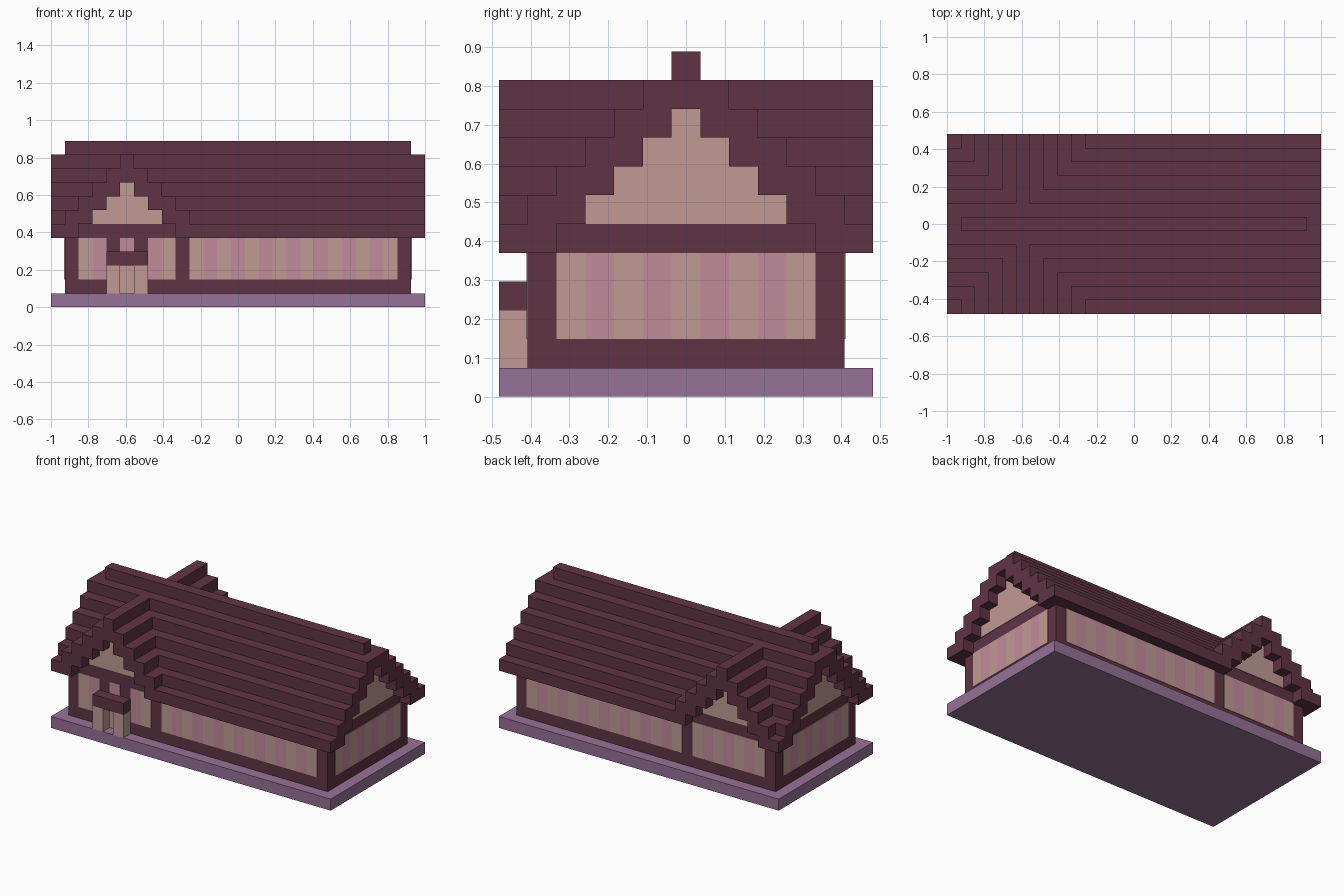
import bpy, bmesh

cube = bpy.data.objects.get("Cube")
if cube:
    bpy.data.objects.remove(cube, do_unlink=True)

# The building sits on a block grid, 27 x 13 x 12 blocks
U = 2 / 27
LX, LY = 27, 13
CROSS = 5.5          # middle of the cross gable along x
PLATE = 0.05         # plate thickness in blocks


def material(name, rgb):
    m = bpy.data.materials.new(name)
    m.use_nodes = True
    m.diffuse_color = (*rgb, 1)
    m.node_tree.nodes["Principled BSDF"].inputs["Base Color"].default_value = (*rgb, 1)
    return m


MAROON = material("maroon timber", (0.117, 0.034, 0.058))
LAVENDER = material("lavender stone", (0.305, 0.168, 0.305))
TAN = material("dusty tan", (0.527, 0.323, 0.296))
PINK = material("dusty pink", (0.527, 0.262, 0.332))


def blocks(name, boxes, mats, pick=lambda i: 0):
    """One object from (x0, x1, y0, y1, z0, z1) boxes in block units."""
    bm = bmesh.new()
    for i, (x0, x1, y0, y1, z0, z1) in enumerate(boxes):
        verts = bmesh.ops.create_cube(bm, size=1)["verts"]
        for v in verts:
            v.co.x = ((x0 + x1) / 2 + v.co.x * (x1 - x0) - LX / 2) * U
            v.co.y = ((y0 + y1) / 2 + v.co.y * (y1 - y0) - LY / 2) * U
            v.co.z = ((z0 + z1) / 2 + v.co.z * (z1 - z0)) * U
        for f in {f for v in verts for f in v.link_faces}:
            f.material_index = pick(i)
    mesh = bpy.data.meshes.new(name)
    bm.to_mesh(mesh)
    bm.free()
    for m in mats:
        mesh.materials.append(m)
    obj = bpy.data.objects.new(name, mesh)
    bpy.context.collection.objects.link(obj)
    return obj


def plate(side, a0, a1, z0, z1):
    """Thin plate on a wall, spanning a0..a1 along that wall."""
    return {
        "front": (a0, a1, 1 - PLATE, 1, z0, z1),
        "back": (a0, a1, LY - 1, LY - 1 + PLATE, z0, z1),
        "right": (1 - PLATE, 1, a0, a1, z0, z1),
        "left": (LX - 1, LX - 1 + PLATE, a0, a1, z0, z1),
    }[side]


def window(name, side, a0, a1, skip=()):
    """Striped window, one colour per block, alternating from tan."""
    cols = [a for a in range(a0, a1) if a not in skip]
    blocks(name, [plate(side, a, a + 1, 2, 5) for a in cols], [TAN, PINK],
           lambda i: (cols[i] - a0) % 2)


def step_pair(mid, half, inner):
    """The two rake spans of a stepped gable layer, or one where they meet."""
    if inner <= 0:
        return [(mid - half, mid + half)]
    return [(mid - half, mid - inner), (mid + inner, mid + half)]


# Ground slab and walls
blocks("ground_slab", [(0, LX, 0, LY, 0, 1)], [LAVENDER])
blocks("walls", [(1, LX - 1, 1, LY - 1, 1, 6)], [MAROON])

# Main roof: stepped layers, eaves and end rakes
MID = LY / 2
main = [(1, LX - 1, k, LY - k, 5 + k, 6 + k) for k in range(2, 7)]
main.append((1, LX - 1, 1, LY - 1, 6, 7))
for y in (0, LY - 1):
    main += [(0, 2, y, y + 1, 5, 6), (9, LX, y, y + 1, 5, 6)]
for k in range(6):
    for lo, hi in step_pair(MID, MID - k, MID - 2 - k):
        main += [(x, x + 1, lo, hi, 5 + k, 6 + k) for x in (0, LX - 1)]
blocks("main_roof", main, [MAROON])

# Cross gable roof: stepped layers and front and back rakes
cross = []
for k in range(1, 6):
    half = CROSS - k
    cross.append((CROSS - half, CROSS + half, 1, LY - 1, 5 + k, 6 + k))
    for lo, hi in step_pair(CROSS, half, half - 2):
        cross += [(lo, hi, y, y + 1, 5 + k, 6 + k) for y in (0, LY - 1)]
blocks("cross_roof", cross, [MAROON])

# Stepped gable panels
for side, mid, half in (("left", MID, 3.5), ("right", MID, 3.5),
                        ("front", CROSS, 2.5), ("back", CROSS, 2.5)):
    steps = int(half + 0.5)
    blocks(side + "_gable_panel",
           [plate(side, mid - half + i, mid + half - i, 6 + i, 7 + i)
            for i in range(steps)], [TAN])

# Windows
for side in ("left", "right"):
    window(side + "_window", side, 2, 11)
for side in ("front", "back"):
    window(side + "_long_window", side, 10, 25)
window("back_short_window", "back", 2, 9)
window("front_short_window", "front", 2, 9, skip=(4, 5, 6))
blocks("fanlight", [plate("front", 5, 6, 4, 5)], [PINK])

# Porch
blocks("porch_posts", [(x, x + 1, 0, 1, 1, 3) for x in (4, 6)], [TAN])
blocks("porch_roof", [(4, 7, 0, 1, 3, 4)], [MAROON])
blocks("door", [plate("front", 5, 6, 1, 3)], [TAN])
